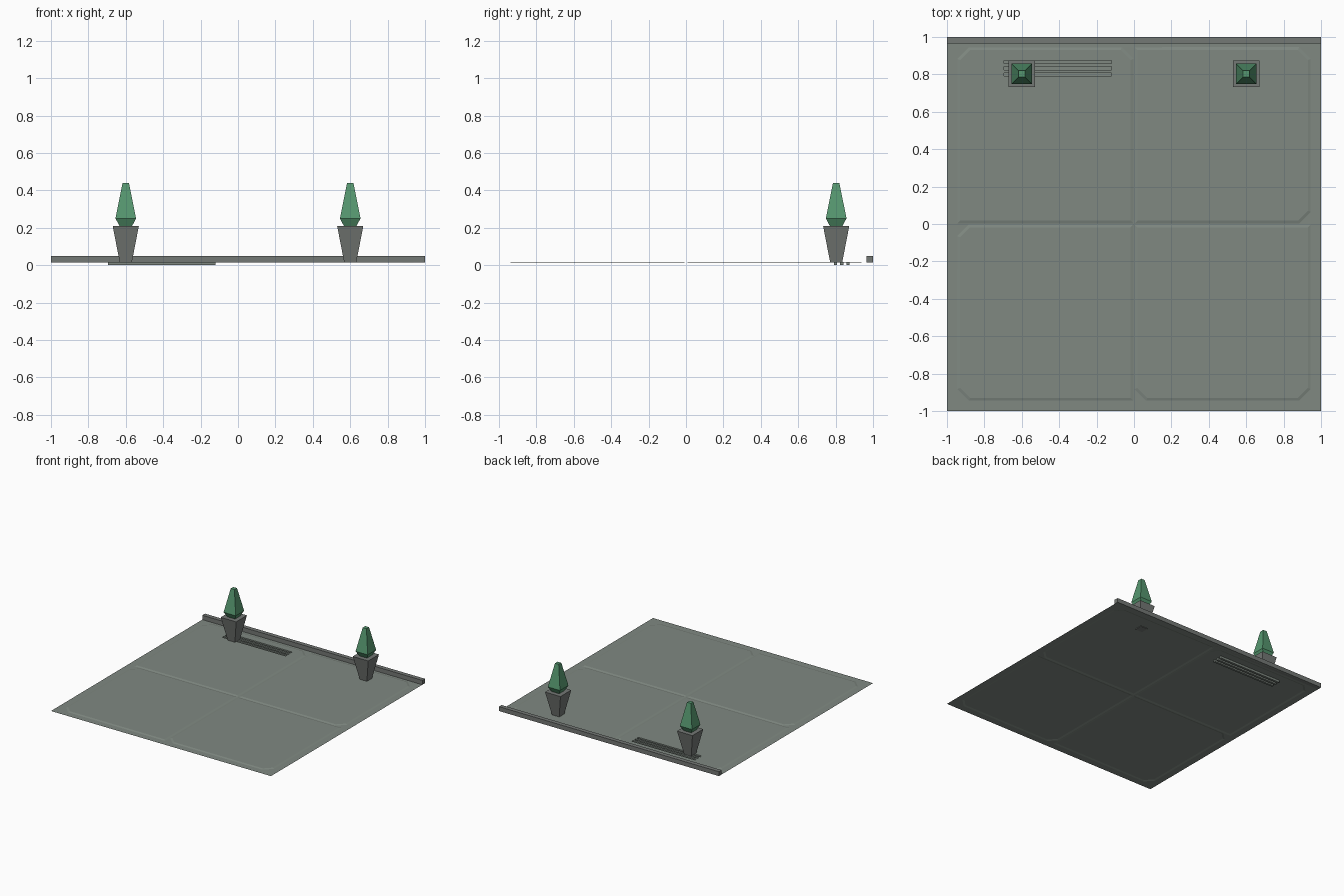
import bpy, bmesh
from mathutils import Matrix, Vector
from math import radians

if "Cube" in bpy.data.objects:
    bpy.data.objects.remove(bpy.data.objects["Cube"])

BASE, TOP = 0.014, 0.018          # sheet level and raised panel level


def material(name, rgb):
    m = bpy.data.materials.new(name)
    m.diffuse_color = (*rgb, 1)
    m.use_nodes = True
    m.node_tree.nodes["Principled BSDF"].inputs["Base Color"].default_value = m.diffuse_color
    return m


PAVING = material("paving grey", (0.215, 0.25, 0.222))
STONE = material("stone grey", (0.175, 0.188, 0.178))
LEAF = material("leaf green", (0.093, 0.31, 0.16))


def finish(bm, name, mat):
    me = bpy.data.meshes.new(name)
    bm.to_mesh(me)
    bm.free()
    me.materials.append(mat)
    ob = bpy.data.objects.new(name, me)
    bpy.context.collection.objects.link(ob)
    return ob


def ring(bm, pts, z):
    return [bm.verts.new((x, y, z)) for x, y in pts]


def bridge(bm, a, b):
    n = len(a)
    for i in range(n):
        bm.faces.new((a[i], a[(i + 1) % n], b[(i + 1) % n], b[i]))


def fill(bm, loops):
    """Flat fill of the first loop with the other loops as holes."""
    edges = []
    for lp in loops:
        for i, v in enumerate(lp):
            w = lp[(i + 1) % len(lp)]
            edges.append(bm.edges.get((v, w)) or bm.edges.new((v, w)))
    bmesh.ops.triangle_fill(bm, edges=edges, use_beauty=True, normal=Vector((0, 0, 1)))


def rect(x0, x1, y0, y1):
    return [(x0, y0), (x1, y0), (x1, y1), (x0, y1)]


def panel_outline(inset, turn):
    """Square panel with two cut corners, turned around the centre."""
    a, b = 0.945 - inset, 0.003 + inset
    c = 0.062 - inset * 0.586
    pts = [(-a, b), (-b, b), (-b, a - c), (-b - c, a), (-a + c, a), (-a, a - c)]
    rot = Matrix.Rotation(radians(90 * turn), 2)
    return [tuple(rot @ Vector(p)) for p in pts]


# Paving sheet: four raised panels in a pinwheel, drain slots in one of them
bm = bmesh.new()
border = ring(bm, rect(-1, 1, -1, 1), BASE)
low = [ring(bm, panel_outline(0, k), BASE) for k in range(4)]
high = [ring(bm, panel_outline(0.015, k), TOP) for k in range(4)]
slots = [rect(-0.695, -0.12, y, y + 0.018) for y in (0.79, 0.823, 0.857)]
slot_tops = [ring(bm, s, TOP) for s in slots]
fill(bm, [border] + low)
for k in range(4):
    fill(bm, [high[k]] + (slot_tops if k == 0 else []))
    bridge(bm, low[k], high[k])
for s, top in zip(slots, slot_tops):
    floor = ring(bm, s, 0)
    bridge(bm, floor, top)
    bm.faces.new(floor)
bmesh.ops.recalc_face_normals(bm, faces=bm.faces[:])
bm.normal_update()
if sum(f.normal.z * f.calc_area() for f in bm.faces) < 0:
    bmesh.ops.reverse_faces(bm, faces=bm.faces[:])
finish(bm, "paving", PAVING)


def square_stack(name, mat, levels, x, y):
    """Four-sided solid through (half width, height) levels."""
    bm = bmesh.new()
    rings = [ring(bm, rect(x - w, x + w, y - w, y + w), z) for w, z in levels]
    for a, b in zip(rings, rings[1:]):
        bridge(bm, a, b)
    bm.faces.new(rings[0][::-1])
    bm.faces.new(rings[-1])
    return finish(bm, name, mat)


# Curb along the back edge
bm = bmesh.new()
lo, hi = (ring(bm, rect(-1, 1, 0.965, 1), z) for z in (BASE, 0.05))
bridge(bm, lo, hi)
bm.faces.new(lo[::-1])
bm.faces.new(hi)
finish(bm, "curb", STONE)

# Planters with clipped shrubs
for side, x in (("left", -0.6), ("right", 0.6)):
    square_stack("planter_" + side, STONE, [(0.032, BASE), (0.07, 0.21)], x, 0.803)
    square_stack("shrub_" + side, LEAF, [(0.033, 0.208), (0.055, 0.25), (0.017, 0.44)], x, 0.803)
